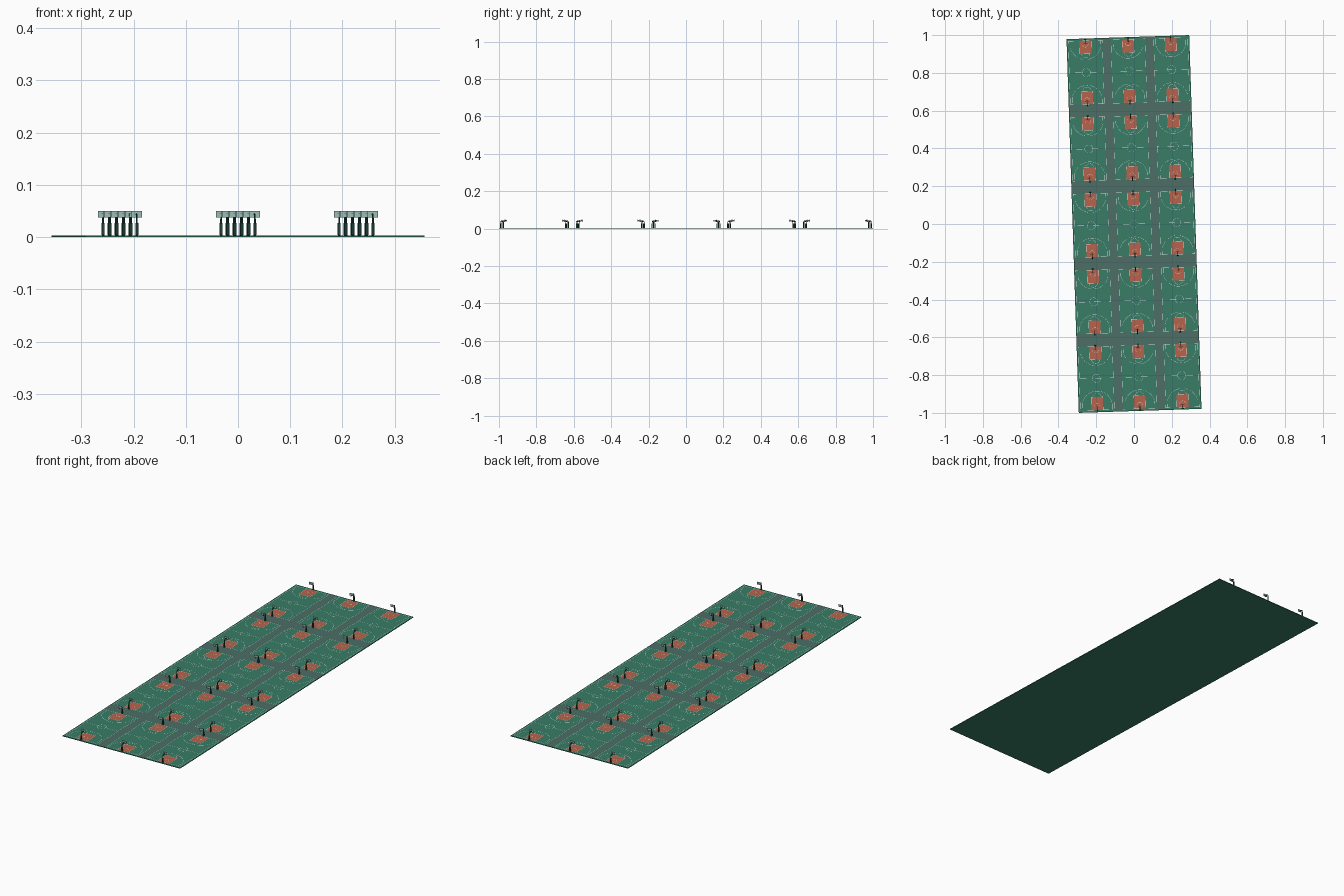
import bpy, bmesh, math
from mathutils import Matrix, Vector

if "Cube" in bpy.data.objects:
    bpy.data.objects.remove(bpy.data.objects["Cube"])

SPIN = Matrix.Rotation(math.radians(1.88), 4, 'Z')
HX, HY, TOP = 0.325, 0.9898, 0.0032        # slab half size and top
COLS = [-0.226, 0.0, 0.226]
ROWS = [-0.81, -0.405, 0.0, 0.405, 0.81]
CW, CL = 0.090, 0.168                      # court half width, half length
LW = 0.0011                                # painted line width
RIM_Y = CL - 0.019


def material(name, hexcol):
    rgb = [int(hexcol[i:i + 2], 16) / 255 for i in (0, 2, 4)]
    m = bpy.data.materials.new(name)
    m.diffuse_color = [c / 12.92 if c < .04 else ((c + .055) / 1.055) ** 2.4 for c in rgb] + [1]
    m.use_nodes = True
    m.node_tree.nodes["Principled BSDF"].inputs["Base Color"].default_value = m.diffuse_color
    return m


GREEN = material("green_surface", "387C66")
GREY = material("grey_path", "4C6E66")
RED = material("red_key", "B8644C")
WHITE = material("white_paint", "E4ECE8")
DARK = material("dark_green_steel", "214A3F")
GLASS = material("pale_board", "9DBDB6")
ORANGE = material("orange_rim", "C4552E")


def to_mesh(bm, name, mat):
    me = bpy.data.meshes.new(name)
    bm.to_mesh(me)
    bm.free()
    me.materials.append(mat)
    return me


def place(name, me, matrix=Matrix()):
    ob = bpy.data.objects.new(name, me)
    bpy.context.collection.objects.link(ob)
    ob.matrix_world = SPIN @ matrix
    return ob


def rect(bm, x0, x1, y0, y1, z):
    bm.faces.new([bm.verts.new(p) for p in ((x0, y0, z), (x1, y0, z), (x1, y1, z), (x0, y1, z))])


def frame(bm, x0, x1, y0, y1, z):
    h = LW / 2
    for x in (x0, x1):
        rect(bm, x - h, x + h, y0 - h, y1 + h, z)
    for y in (y0, y1):
        rect(bm, x0 - h, x1 + h, y - h, y + h, z)


def arc(bm, cy, r, a0, a1, z, n):
    pairs = []
    for i in range(n + 1):
        a = a0 + (a1 - a0) * i / n
        pairs.append([bm.verts.new((k * math.cos(a), cy + k * math.sin(a), z))
                      for k in (r - LW / 2, r + LW / 2)])
    for (a, b), (c, d) in zip(pairs, pairs[1:]):
        f = bm.faces.new((a, b, d, c))
        f.normal_update()
        if f.normal.z < 0:
            f.normal_flip()


def box(bm, size, loc):
    bmesh.ops.create_cube(bm, size=1, matrix=Matrix.Translation(loc) @ Matrix.Diagonal((*size, 1)))


def tube(bm, pts, r, n=8):
    # sweep a ring in the YZ plane along the path
    pts = [Vector(p) for p in pts]
    rings = []
    for i, p in enumerate(pts):
        t = (pts[min(i + 1, len(pts) - 1)] - pts[max(i - 1, 0)]).normalized()
        side = Vector((1, 0, 0))
        up = t.cross(side)
        rings.append([bm.verts.new(p + r * (side * math.cos(j * math.tau / n) + up * math.sin(j * math.tau / n)))
                      for j in range(n)])
    for a, b in zip(rings, rings[1:]):
        for j in range(n):
            bm.faces.new((a[j], a[(j + 1) % n], b[(j + 1) % n], b[j]))
    bm.faces.new(rings[0])
    bm.faces.new(rings[-1])
    bmesh.ops.recalc_face_normals(bm, faces=bm.faces)


# ground slab
bm = bmesh.new()
box(bm, (2 * HX, 2 * HY, TOP), (0, 0, TOP / 2))
place("ground_slab", to_mesh(bm, "ground_slab", GREEN))

# grey paths between the courts
bm = bmesh.new()
for x in (-0.113, 0.113):
    rect(bm, x - 0.023, x + 0.023, -HY, HY, TOP + .0002)
place("long_paths", to_mesh(bm, "long_paths", GREY))
bm = bmesh.new()
for y in (-0.6075, -0.2025, 0.2025, 0.6075):
    rect(bm, -HX, HX, y - 0.0345, y + 0.0345, TOP + .0003)
place("cross_paths", to_mesh(bm, "cross_paths", GREY))

# red keys for one court
bm = bmesh.new()
for s in (-1, 1):
    ys = sorted((s * CL, s * (CL - 0.069)))
    rect(bm, -0.031, 0.031, *ys, TOP + .0004)
key_mesh = to_mesh(bm, "key_areas", RED)

# painted lines for one court
bm = bmesh.new()
z = TOP + .0006
frame(bm, -CW, CW, -CL, CL, z)
rect(bm, -CW, CW, -LW / 2, LW / 2, z)
arc(bm, 0, 0.0216, 0, math.tau, z, 32)
R3, X3 = 0.081, 0.0792
a3 = math.acos(X3 / R3)
for s in (-1, 1):
    ys = sorted((s * CL, s * (CL - 0.069)))
    frame(bm, -0.031, 0.031, *ys, z)
    arc(bm, s * (CL - 0.069), 0.0216, 0, -s * math.pi, z, 18)
    arc(bm, s * RIM_Y, R3, -s * a3, -s * (math.pi - a3), z, 36)
    arc(bm, s * RIM_Y, 0.015, 0, -s * math.pi, z, 14)
    for x in (-X3, X3):
        ya, yb = sorted((s * CL, s * (RIM_Y - R3 * math.sin(a3))))
        rect(bm, x - LW / 2, x + LW / 2, ya, yb, z)
line_mesh = to_mesh(bm, "court_lines", WHITE)

# hoop parts, modelled for the +y end
bm = bmesh.new()
tube(bm, [(0, .174, TOP), (0, .174, .034), (0, .1725, .0395), (0, .168, .0425), (0, .1555, .0435)], .0017)
tube(bm, [(0, .173, .0365), (0, .1555, .0395)], .0008, 6)
post_mesh = to_mesh(bm, "hoop_post", DARK)

bm = bmesh.new()
box(bm, (.0058, .0058, .024), (0, .174, TOP + .012))
bmesh.ops.bevel(bm, geom=bm.edges[:], offset=.0008, segments=1, affect='EDGES')
pad_mesh = to_mesh(bm, "post_padding", DARK)

bm = bmesh.new()
box(bm, (.0218, .0012, .0124), (0, .1548, .0438))
board_mesh = to_mesh(bm, "backboard", GLASS)

bm = bmesh.new()
for s in (-1, 1):                          # target outline on the board
    box(bm, (.0004, .0004, .0050), (s * .0036, .1541, .0420))
for h in (.0395, .0445):
    box(bm, (.0076, .0004, .0004), (0, .1541, h))
target_mesh = to_mesh(bm, "board_target", DARK)

bm = bmesh.new()
n, m, R, r = 16, 6, .0028, .0004
rim = [[bm.verts.new(((R + r * math.cos(v * math.tau / m)) * math.cos(u * math.tau / n),
                      RIM_Y + .001 + (R + r * math.cos(v * math.tau / m)) * math.sin(u * math.tau / n),
                      .0384 + r * math.sin(v * math.tau / m))) for v in range(m)] for u in range(n)]
for u in range(n):
    for v in range(m):
        w, q = (u + 1) % n, (v + 1) % m
        bm.faces.new((rim[u][v], rim[w][v], rim[w][q], rim[u][q]))
box(bm, (.0016, .0018, .0008), (0, .1535, .0384))
rim_mesh = to_mesh(bm, "hoop_rim", ORANGE)

# repeat over the grid of courts, a hoop at each end
for cx in COLS:
    for cy in ROWS:
        base = Matrix.Translation((cx, cy, 0))
        place("key_areas", key_mesh, base)
        place("court_lines", line_mesh, base)
        for turn in (0, math.pi):
            mat = base @ Matrix.Rotation(turn, 4, 'Z')
            for me in (post_mesh, pad_mesh, board_mesh, target_mesh, rim_mesh):
                place(me.name, me, mat)
